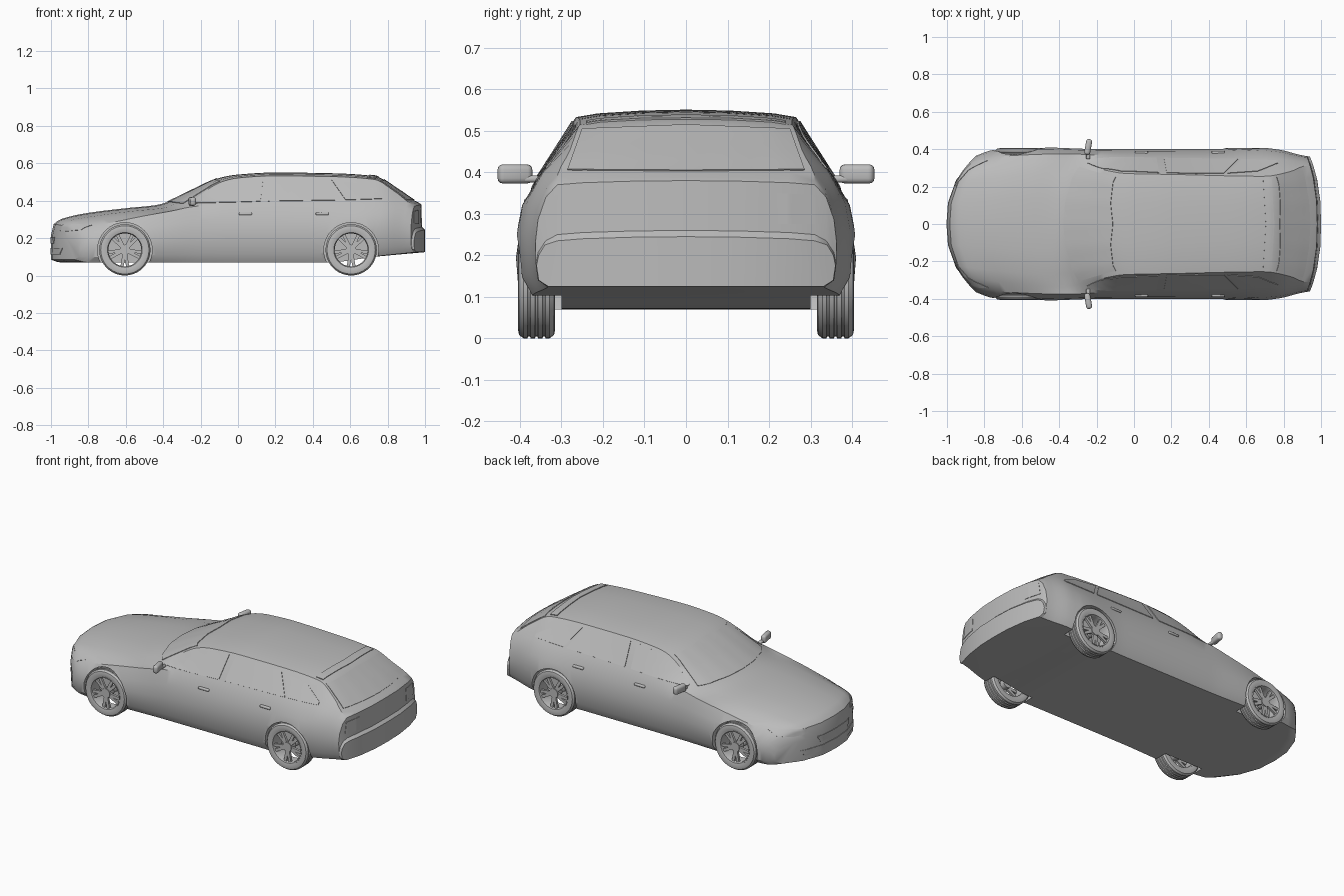
import bpy
import bmesh
import math
from mathutils import Matrix, Vector
from mathutils.bvhtree import BVHTree

cube = bpy.data.objects.get("Cube")
if cube:
    bpy.data.objects.remove(cube, do_unlink=True)

grey = bpy.data.materials.new("plain grey")
grey.use_nodes = True
grey.diffuse_color = (0.5, 0.5, 0.5, 1)
grey.node_tree.nodes["Principled BSDF"].inputs["Base Color"].default_value = (0.5, 0.5, 0.5, 1)


def make_object(name, bm, recalc=True):
    if recalc:
        bmesh.ops.recalc_face_normals(bm, faces=bm.faces[:])
    mesh = bpy.data.meshes.new(name)
    bm.to_mesh(mesh)
    bm.free()
    mesh.materials.append(grey)
    obj = bpy.data.objects.new(name, mesh)
    bpy.context.collection.objects.link(obj)
    return obj


def finish(obj, angle=32):
    # apply modifiers, then smooth everything but the sharp edges
    bpy.ops.object.select_all(action='DESELECT')
    obj.select_set(True)
    bpy.context.view_layer.objects.active = obj
    for mod in list(obj.modifiers):
        bpy.ops.object.modifier_apply(modifier=mod.name)
    bpy.ops.object.shade_smooth_by_angle(angle=math.radians(angle))


def curve(*pts):
    # smooth curve through the points that never overshoots them
    slope = [(b[1] - a[1]) / (b[0] - a[0]) for a, b in zip(pts, pts[1:])]
    tan = [slope[0]]
    for a, b in zip(slope, slope[1:]):
        tan.append(2 * a * b / (a + b) if a * b > 0 else 0)
    tan.append(slope[-1])

    def value(x):
        x = min(max(x, pts[0][0]), pts[-1][0])
        i = 0
        while i < len(slope) - 1 and x > pts[i + 1][0]:
            i += 1
        (x0, v0), (x1, v1) = pts[i], pts[i + 1]
        h = x1 - x0
        t = (x - x0) / h
        s = t * t * (3 - 2 * t)
        return (v0 + (v1 - v0) * s + h * t * (1 - t) * ((1 - t) * tan[i] - t * tan[i + 1]))
    return value


# Body outlines along the length, nose at -x
top = curve((-1, .215), (-.985, .275), (-.93, .307), (-.8, .335), (-.6, .36), (-.43, .378),
            (-.25, .455), (-.1, .522), (0, .54), (.2, .551), (.5, .547), (.73, .532),
            (.85, .465), (.95, .397), (.98, .38), (.984, .26), (1, .245))
edge_drop = curve((-1, .01), (-.8, .03), (-.45, .03), (0, .018), (.7, .018), (.95, .01), (1, .01))
edge_y = curve((-1, .28), (-.8, .31), (-.45, .335), (-.25, .3), (-.05, .27), (.2, .265),
               (.7, .255), (.85, .28), (.95, .31), (1, .31))
belt_z = curve((-1, .19), (-.98, .24), (-.9, .265), (-.8, .285), (-.45, .345), (-.3, .37),
               (0, .385), (.5, .395), (.8, .4), (.95, .36), (.98, .34), (.984, .235), (1, .225))
belt_y = curve((-1, .33), (-.8, .365), (-.45, .375), (-.2, .365), (.2, .356), (.6, .35),
               (.8, .345), (.95, .335), (1, .34))
width = curve((-1, .365), (-.95, .392), (-.85, .406), (-.65, .41), (-.3, .401), (.4, .4),
              (.65, .41), (.8, .398), (.95, .367), (1, .36))
floor_z = curve((-1, .085), (-.95, .07), (.48, .07), (.73, .1), (1, .125))
bow = curve((-1, .14), (-.8, .12), (-.6, .09), (-.4, .075), (-.2, .05), (.1, 0), (.6, 0),
            (.8, -.02), (.95, -.045), (1, -.055))


def half_section(x):
    zt, ye, zb, yb, w, z0 = top(x), edge_y(x), belt_z(x), belt_y(x), width(x), floor_z(x)
    d, h = edge_drop(x), zb - z0
    pts = [(0, zt), (ye * .4, zt - d * .12), (ye * .8, zt - d * .5), (ye, zt - d), (yb, zb),
           (yb + (w - yb) * .75, zb - h * .25), (w, zb - h * .5), (w * .985, z0 + h * .15),
           (w * .92, z0), (w * .65, z0), (w * .32, z0), (0, z0)]
    return [(x + bow(x) * (y / .35) ** 2.5, y, z) for y, z in pts]


# Body shell lofted through the sections
bm = bmesh.new()
stations = sorted({round(-1 + i / 32, 4) for i in range(65)} | {-.985, -.95, .73, .98, .984})
rings = []
for x in stations:
    half = half_section(x)
    ring = half + [(px, -py, pz) for px, py, pz in half[-2:0:-1]]
    rings.append([bm.verts.new(p) for p in ring])
n = len(rings[0])
for a, b in zip(rings, rings[1:]):
    for j in range(n):
        k = (j + 1) % n
        bm.faces.new((a[j], a[k], b[k], b[j]))
for ring in (rings[0], rings[-1]):
    for ids in ((0, 1, 10, 11), (1, 2, 9, 10), (2, 3, 8, 9), (3, 4, 5, 6, 7, 8)):
        bm.faces.new([ring[i] for i in ids])
        bm.faces.new([ring[-i % n] for i in ids])
bmesh.ops.recalc_face_normals(bm, faces=bm.faces[:])
surface = BVHTree.FromBMesh(bm)
body = make_object("body", bm)

# Wheel wells cut out of the shell
WHEELS = [(x, s) for x in (-.605, .605) for s in (-1, 1)]
RADIUS = .137
bm = bmesh.new()
for x, s in WHEELS:
    place = Matrix.Translation((x, s * .4, RADIUS)) @ Matrix.Rotation(math.pi / 2, 4, 'X')
    bmesh.ops.create_cone(bm, cap_ends=True, segments=40, radius1=.146, radius2=.146,
                          depth=.2, matrix=place)
cutter = make_object("wheel_well_cutter", bm)
cutter.hide_render = True
cut = body.modifiers.new("wheel wells", 'BOOLEAN')
cut.operation = 'DIFFERENCE'
cut.solver = 'EXACT'
cut.object = cutter
finish(body)
bpy.data.objects.remove(cutter, do_unlink=True)


def on_body(axis, sign, a, b):
    # drop a point onto the shell along one axis
    co, aim = [a, b], Vector((0, 0, 0))
    co.insert(axis, 2 * sign)
    aim[axis] = -sign
    hit = surface.ray_cast(Vector(co), aim)[0]
    return hit or surface.find_nearest(Vector(co))[0]


def along(pts, t):
    t *= len(pts) - 1
    i = min(int(t), len(pts) - 2)
    return Vector(pts[i]).lerp(Vector(pts[i + 1]), t - i)


def plate(name, axis, sign, upper, lower, thick=.007, cols=18, rows=5):
    # thin panel following the shell between an upper and a lower outline
    bm = bmesh.new()
    grid = []
    for i in range(cols + 1):
        hi, lo = along(upper, i / cols), along(lower, i / cols)
        grid.append([bm.verts.new(on_body(axis, sign, *hi.lerp(lo, j / rows)))
                     for j in range(rows + 1)])
    for a, b in zip(grid, grid[1:]):
        for j in range(rows):
            bm.faces.new((a[j], a[j + 1], b[j + 1], b[j]))
    obj = make_object(name, bm, recalc=False)
    shell = obj.modifiers.new("thickness", 'SOLIDIFY')
    shell.thickness = thick
    shell.offset = 0
    finish(obj)


# Side glass and lamps
for s, side in ((-1, "near"), (1, "far")):
    plate(side + "_front_door_window", 1, s, [(-.25, .392), (-.17, .45), (-.06, .498), (.135, .52)],
          [(-.25, .386), (-.13, .389), (0, .392), (.12, .396)])
    plate(side + "_rear_door_window", 1, s, [(.175, .522), (.33, .522), (.48, .512)],
          [(.16, .397), (.36, .4), (.555, .403)])
    plate(side + "_quarter_window", 1, s, [(.5, .511), (.66, .487), (.77, .425)],
          [(.575, .404), (.67, .406), (.77, .41)])
    plate(side + "_headlight", 0, -1, [(s * .2, .268), (s * .28, .275), (s * .34, .27)],
          [(s * .2, .24), (s * .28, .236), (s * .34, .243)], .005)
    plate(side + "_tail_light", 0, 1, [(s * .22, .35), (s * .315, .345)],
          [(s * .22, .275), (s * .325, .275)], .005)

# Windscreen, rear window, spoiler and nose openings
plate("windscreen", 0, -1, [(-.25, .503), (0, .518), (.25, .503)],
      [(-.305, .385), (-.17, .392), (0, .394), (.17, .392), (.305, .385)])
plate("rear_window", 0, 1, [(-.25, .503), (0, .513), (.25, .503)], [(-.285, .405), (0, .403), (.285, .405)])
plate("roof_spoiler", 2, 1, [(.69, -.24), (.705, 0), (.69, .24)], [(.735, -.24), (.75, 0), (.735, .24)], .009)
plate("upper_grille", 0, -1, [(-.15, .207), (.15, .207)], [(-.13, .17), (.13, .17)], .006)
plate("lower_grille", 0, -1, [(-.25, .148), (.25, .148)], [(-.23, .112), (.23, .112)], .006)


def block(name, centre, size, tilt=0, bevel=.4):
    bm = bmesh.new()
    place = Matrix.Translation(centre) @ Matrix.Rotation(tilt, 4, 'Z') @ Matrix.Diagonal((*size, 1))
    bmesh.ops.create_cube(bm, size=1, matrix=place)
    obj = make_object(name, bm)
    soft = obj.modifiers.new("rounding", 'BEVEL')
    soft.width = min(size) * bevel
    soft.segments = 3
    finish(obj, 40)


# Door handles and mirrors
for s, side in ((-1, "near"), (1, "far")):
    for x, door in ((.04, "front"), (.45, "rear")):
        spot = on_body(1, s, x, .33)
        block(f"{side}_{door}_door_handle", spot, (.07, .018, .014))
    block(side + "_mirror", (-.245, s * .412, .396), (.032, .084, .046), s * -.18)
    block(side + "_mirror_stalk", (-.245, s * .372, .384), (.022, .05, .016))


def lathe(bm, profile, s, steps=36):
    # closed ring turned about the axle
    loops = []
    for k in range(steps):
        a = k * math.tau / steps
        loops.append([bm.verts.new((r * math.cos(a), s * y, r * math.sin(a))) for r, y in profile])
    for k in range(steps):
        a, b = loops[k], loops[(k + 1) % steps]
        for j in range(len(profile)):
            i = (j + 1) % len(profile)
            bm.faces.new((a[j], a[i], b[i], b[j]))


# Wheels: grooved tyre, rim barrel, paired spokes and hub
tread = [(RADIUS - d, g + o) for g in (-.018, 0, .018)
         for d, o in ((0, -.004), (.005, -.002), (.005, .002), (0, .004))]
shoulder = [(.097, .041), (.115, .045), (.129, .042), (RADIUS, .031)]
tyre_profile = [(r, -y) for r, y in shoulder] + tread + shoulder[::-1]
for x, s in WHEELS:
    label = ("nose" if x < 0 else "tail") + ("_near" if s < 0 else "_far")
    spot = (x, s * .36, RADIUS)
    bm = bmesh.new()
    lathe(bm, tyre_profile, s)
    tyre = make_object(label + "_tyre", bm)
    bm = bmesh.new()
    lathe(bm, [(.099, -.036), (.099, .043), (.093, .042), (.088, .03), (.09, -.036)], s)
    for k in range(5):
        for splay in (-.17, .17):
            turn = Matrix.Rotation(math.pi / 2 + k * math.tau / 5 + splay, 4, 'Y')
            place = turn @ Matrix.Translation((.056, s * .027, 0)) @ Matrix.Diagonal((.076, .014, .017, 1))
            bmesh.ops.create_cube(bm, size=1, matrix=place)
    hub = Matrix.Translation((0, s * .015, 0)) @ Matrix.Rotation(math.pi / 2, 4, 'X')
    bmesh.ops.create_cone(bm, cap_ends=True, segments=20, radius1=.028, radius2=.028,
                          depth=.045, matrix=hub)
    rim = make_object(label + "_rim", bm)
    for obj in (tyre, rim):
        obj.location = spot
        finish(obj)
    # Axle stub reaching into the wheel well
    block(label + "_axle", (x, s * .315, RADIUS), (.04, .06, .04))
